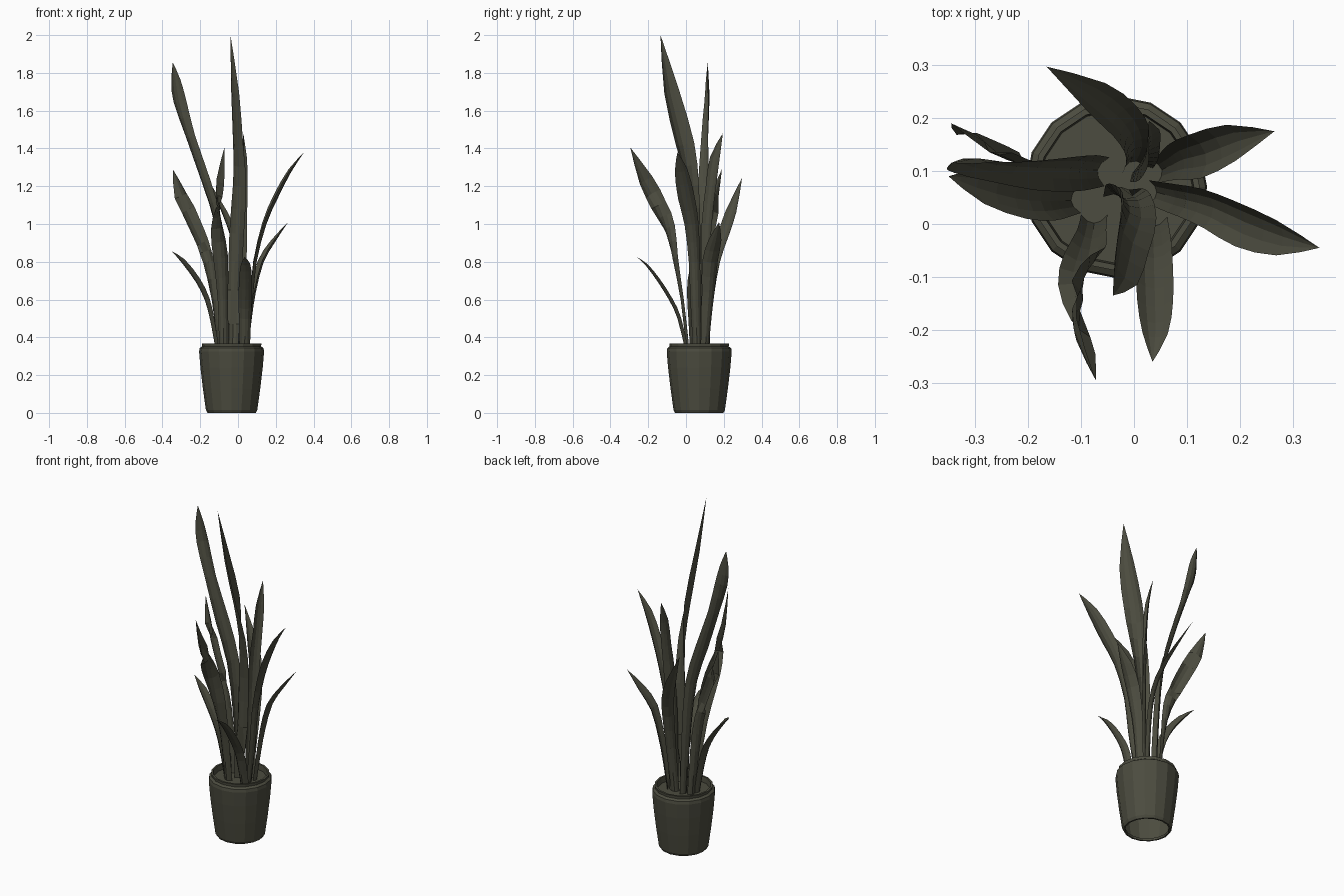
import bpy, bmesh, math
from mathutils import Vector

mat = bpy.data.materials.new("dark_olive")
mat.diffuse_color = (0.072, 0.072, 0.05, 1)


def finish(bm, name):
    me = bpy.data.meshes.new(name)
    bm.to_mesh(me)
    bm.free()
    me.materials.append(mat)
    ob = bpy.data.objects.new(name, me)
    bpy.context.collection.objects.link(ob)
    return ob


def lathe(name, profile, cx, cy, sides=16):
    """Revolve an (r, z) profile; r = 0 closes it with a fan."""
    bm = bmesh.new()
    rings = []
    for r, z in profile:
        n = sides if r > 0 else 1
        rings.append([bm.verts.new((cx + r * math.cos(2 * math.pi * i / sides),
                                    cy + r * math.sin(2 * math.pi * i / sides), z)) for i in range(n)])
    for a, b in zip(rings, rings[1:]):
        for i in range(sides):
            j = (i + 1) % sides
            if len(b) == 1:
                bm.faces.new((a[i], a[j], b[0]))
            else:
                bm.faces.new((a[i], a[j], b[j], b[i]))
    return finish(bm, name)


def catmull(p, t):
    """Smooth sample of a list of tuples at parameter t."""
    i = min(int(t), len(p) - 2)
    u = t - i
    a, b, c, d = p[max(i - 1, 0)], p[i], p[i + 1], p[min(i + 2, len(p) - 1)]
    return [0.5 * (2 * q + (r - o) * u + (2 * o - 5 * q + 4 * r - s) * u * u
                   + (3 * q - o - 3 * r + s) * u ** 3) for o, q, r, s in zip(a, b, c, d)]


def leaf(name, rows):
    """Gutter-shaped blade; each row is x, y, z, width, azimuth of the width."""
    steps = 2 * (len(rows) - 1)
    pts = [catmull(rows, k / 2) for k in range(steps + 1)]
    bm = bmesh.new()
    prev = None
    for k, (x, y, z, w, az) in enumerate(pts):
        c = Vector((x, y, z))
        t = (Vector(pts[min(k + 1, steps)][:3]) - Vector(pts[max(k - 1, 0)][:3])).normalized()
        s = Vector((math.cos(math.radians(az)), math.sin(math.radians(az)), 0))
        s = (s - t * s.dot(t)).normalized()
        n = t.cross(s)
        if n.z < 0:
            n = -n
        depth = w * (0.32 - 0.1 * k / steps)
        if k == steps:
            tip = bm.verts.new(c)
            for i in range(4):
                bm.faces.new((prev[i], prev[i + 1], tip))
        else:
            row = [bm.verts.new(c + s * w * u / 2 + n * depth * (u * u - 0.5))
                   for u in (-1, -0.5, 0, 0.5, 1)]
            if prev:
                for i in range(4):
                    bm.faces.new((prev[i], prev[i + 1], row[i + 1], row[i]))
            prev = row
    return finish(bm, name)


# Open-bottomed pot with foot, shoulder and rim, then the soil
CX, CY = -0.034, 0.07
lathe("pot", [(0.117, 0.012), (0.119, 0), (0.128, 0), (0.136, 0.015), (0.152, 0.13),
              (0.165, 0.24), (0.172, 0.325), (0.169, 0.343), (0.156, 0.352), (0.158, 0.368),
              (0.147, 0.368), (0.143, 0.32)], CX, CY)
lathe("soil", [(0.144, 0.335), (0, 0.335)], CX, CY)

# Tall centre blade
leaf("leaf_tallest", [(-.03, .06, .33, .06, 0), (-.02, .06, .65, .07, -5), (-.01, .055, .95, .08, -15),
                      (0, .03, 1.2, .09, -40), (-.008, -.01, 1.42, .108, -65),
                      (-.022, -.08, 1.7, .088, -66), (-.04, -.135, 2.0, 0, -66)])
# Tall blade leaning left
leaf("leaf_tall_left", [(-.06, .1, .33, .055, 80), (-.08, .1, .7, .065, 75), (-.11, .1, 1.0, .075, 65),
                        (-.175, .1, 1.22, .075, 50), (-.255, .105, 1.46, .06, 35),
                        (-.31, .115, 1.65, .07, 15), (-.33, .115, 1.76, .05, 10), (-.345, .115, 1.855, 0, 10)])
# Blade leaning right
leaf("leaf_right", [(.035, .06, .33, .045, 90), (.07, .05, .6, .055, 90), (.09, .045, .8, .06, 92),
                    (.14, .03, 1.0, .075, 95), (.2, .002, 1.14, .088, 97),
                    (.275, -.025, 1.28, .068, 97), (.35, -.045, 1.38, 0, 97)])
# Blade leaning left, seen broad from the front
leaf("leaf_left", [(-.1, .09, .33, .045, 60), (-.125, .095, .6, .05, 40), (-.155, .105, .8, .06, 0),
                   (-.19, .115, .9, .07, -20), (-.235, .13, 1.0, .08, -28),
                   (-.3, .16, 1.15, .075, -28), (-.345, .19, 1.29, 0, -28)])
# Low arching blade on the left
leaf("leaf_low_left", [(-.11, .045, .33, .05, 95), (-.135, .045, .48, .065, 95), (-.165, .045, .6, .08, 97),
                       (-.215, .05, .7, .085, 100), (-.29, .07, .798, .07, 105), (-.35, .09, .855, 0, 108)])
# Blade leaning forward, twisting halfway
leaf("leaf_front", [(-.075, .01, .33, .05, 0), (-.08, -.02, .6, .055, 0), (-.09, -.06, .82, .08, 10),
                    (-.105, -.095, .98, .085, 45), (-.107, -.145, 1.1, .085, 90),
                    (-.1, -.215, 1.23, .085, 115), (-.072, -.295, 1.405, 0, 118)])
# Blade leaning backward
leaf("leaf_back", [(-.005, .11, .33, .045, 25), (.005, .135, .6, .055, 30), (0, .165, .8, .065, 42),
                   (-.025, .2, .93, .072, 55), (-.075, .24, 1.06, .065, 65), (-.165, .297, 1.245, 0, 70)])
# Shorter blade leaning back right
leaf("leaf_back_right", [(.045, .1, .33, .045, 105), (.065, .11, .5, .055, 105), (.085, .12, .64, .07, 105),
                         (.125, .13, .8, .085, 105), (.19, .155, .91, .07, 103), (.265, .175, 1.01, 0, 100)])
# Low arching blade at the front
leaf("leaf_low_front", [(.035, .005, .33, .055, 0), (.037, -.035, .5, .065, 0), (.038, -.08, .6, .07, 0),
                        (.04, -.15, .71, .068, 0), (.04, -.21, .785, .048, 0), (.035, -.26, .825, 0, 0)])
# Upright blade near the back
leaf("leaf_upright_back", [(.01, .1, .33, .05, 30), (.015, .105, .7, .06, 40), (.022, .115, 1.0, .065, 55),
                           (.03, .135, 1.2, .06, 65), (.032, .155, 1.35, .055, 70), (.028, .195, 1.48, 0, 75)])
